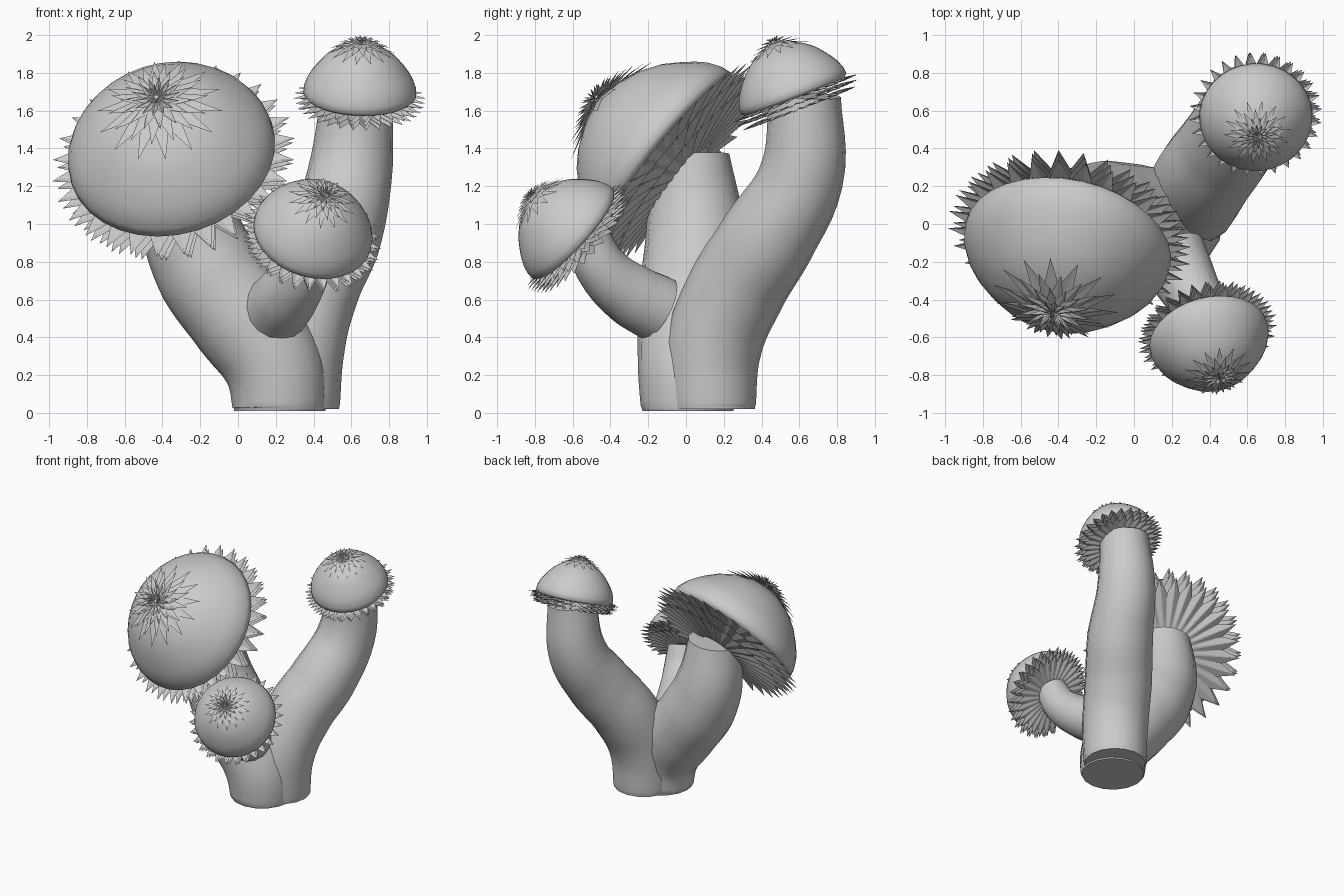
import bpy, bmesh
from math import sin, cos, pi
from mathutils import Vector

if "Cube" in bpy.data.objects:
    bpy.data.objects.remove(bpy.data.objects["Cube"])

# dome profile: (share of rim radius, share of height)
DOME = [(1, 0), (.99, .12), (.94, .27), (.88, .38), (.8, .5), (.66, .68),
        (.5, .82), (.3, .93), (.14, .985), (.03, 1)]


def finish(name, bm, centre, normal, smooth):
    me = bpy.data.meshes.new(name)
    bmesh.ops.recalc_face_normals(bm, faces=bm.faces)
    bm.to_mesh(me)
    bm.free()
    ob = bpy.data.objects.new(name, me)
    bpy.context.collection.objects.link(ob)
    ob.location = centre
    ob.rotation_mode = 'QUATERNION'
    ob.rotation_quaternion = Vector(normal).to_track_quat('Z', 'Y')
    if smooth:
        for p in me.polygons:
            p.use_smooth = True
    return ob


def rings(bm, ring_list, n):
    """Skin a list of vertex rings."""
    vs = [[bm.verts.new(p) for p in r] for r in ring_list]
    for a, b in zip(vs, vs[1:]):
        for i in range(n):
            j = (i + 1) % n
            bm.faces.new((a[i], a[j], b[j], b[i]))
    return vs


def star(bm, n, twist, inner, valley, tip):
    """Pleated spiky collar; inner, valley and tip are (radius, height)."""
    def pt(rh, k):
        a = twist + k * pi / n
        return (rh[0] * cos(a), rh[0] * sin(a), rh[1])
    ins = [bm.verts.new(pt(inner, k)) for k in range(2 * n)]
    out = [bm.verts.new(pt(valley if k % 2 else tip, k)) for k in range(2 * n)]
    for i in range(2 * n):
        j = (i + 1) % (2 * n)
        bm.faces.new((ins[i], ins[j], out[j]))
        bm.faces.new((ins[i], out[j], out[i]))


def cap(name, centre, normal, R, H, star_r):
    # smooth dome with a slightly tucked underside
    n = 32
    prof = [(.3 * R, -.06 * R), (.95 * R, -.05 * R)]
    prof += [(R * r, H * h) for r, h in DOME]
    bm = bmesh.new()
    vs = rings(bm, [[(r * cos(2 * pi * i / n), r * sin(2 * pi * i / n), h)
                     for i in range(n)] for r, h in prof], n)
    bm.faces.new(vs[-1])
    bm.faces.new(vs[0])
    finish(name + "_dome", bm, centre, normal, True)

    # layered spiky frill below the rim
    bm = bmesh.new()
    for k, (r, h) in enumerate([(1.18, -.09), (1.15, -.18), (1.08, -.28)]):
        star(bm, 28, k * .02, (.3 * R, (-.08 - .1 * k) * R),
             (.93 * R * r / 1.18, (h + .04) * R), (r * R, h * R))
    finish(name + "_frill", bm, centre, normal, False)

    # nested stars on the crown, following the dome
    def dome(r, lift):
        q = r / R
        for (r1, h1), (r0, h0) in zip(DOME, DOME[1:]):
            if q >= r0:
                return (r, H * (h0 + (h1 - h0) * (q - r0) / (r1 - r0)) + lift)
        return (r, H + lift)
    bm = bmesh.new()
    for k in range(5):
        a = star_r * (1 - .2 * k)
        lift = R * (.012 + .015 * k)
        star(bm, 14, k * pi / 14, dome(.15 * a, lift),
             dome(.52 * a, lift), dome(a, lift + .07 * R))
    finish(name + "_crown_star", bm, centre, normal, False)


def stem(name, pts):
    """Tapered tube through (x, y, z, radius) points."""
    cu = bpy.data.curves.new(name, 'CURVE')
    cu.dimensions = '3D'
    cu.bevel_depth = 1
    cu.bevel_resolution = 6
    cu.resolution_u = 6
    cu.use_fill_caps = True
    sp = cu.splines.new('BEZIER')
    sp.bezier_points.add(len(pts) - 1)
    for b, p in zip(sp.bezier_points, pts):
        b.co = p[:3]
        b.radius = p[3]
        b.handle_left_type = b.handle_right_type = 'AUTO'
    ob = bpy.data.objects.new(name, cu)
    bpy.context.collection.objects.link(ob)
    bpy.ops.object.select_all(action='DESELECT')
    ob.select_set(True)
    bpy.context.view_layer.objects.active = ob
    bpy.ops.object.convert(target='MESH')
    bpy.ops.object.shade_smooth_by_angle()


# stems
stem("main_stem", [(.22, .01, .01, .24), (.22, .01, .04, .25), (.19, .01, .25, .265),
                   (.03, .03, .5, .285), (-.15, .05, .75, .285),
                   (-.255, .05, 1.0, .26), (-.285, .03, 1.36, .2)])
stem("tall_stem", [(.3, .13, .02, .235), (.3, .13, .05, .24), (.31, .145, .35, .255),
                   (.38, .265, .65, .26), (.5, .43, .92, .255),
                   (.59, .61, 1.25, .225), (.63, .63, 1.68, .19)])
stem("small_stem", [(.2, -.15, .55, .18), (.26, -.28, .62, .17),
                    (.35, -.44, .76, .14), (.39, -.52, .92, .12)])

# caps: centre, axis, rim radius, dome height, crown star radius
cap("large_cap", (-.35, -.11, 1.37), (-.17, -.77, .62), .555, .45, .34)
cap("tall_cap", (.645, .57, 1.69), (.03, -.36, .93), .30, .28, .18)
cap("small_cap", (.395, -.6, .95), (.2, -.73, .66), .32, .29, .185)
